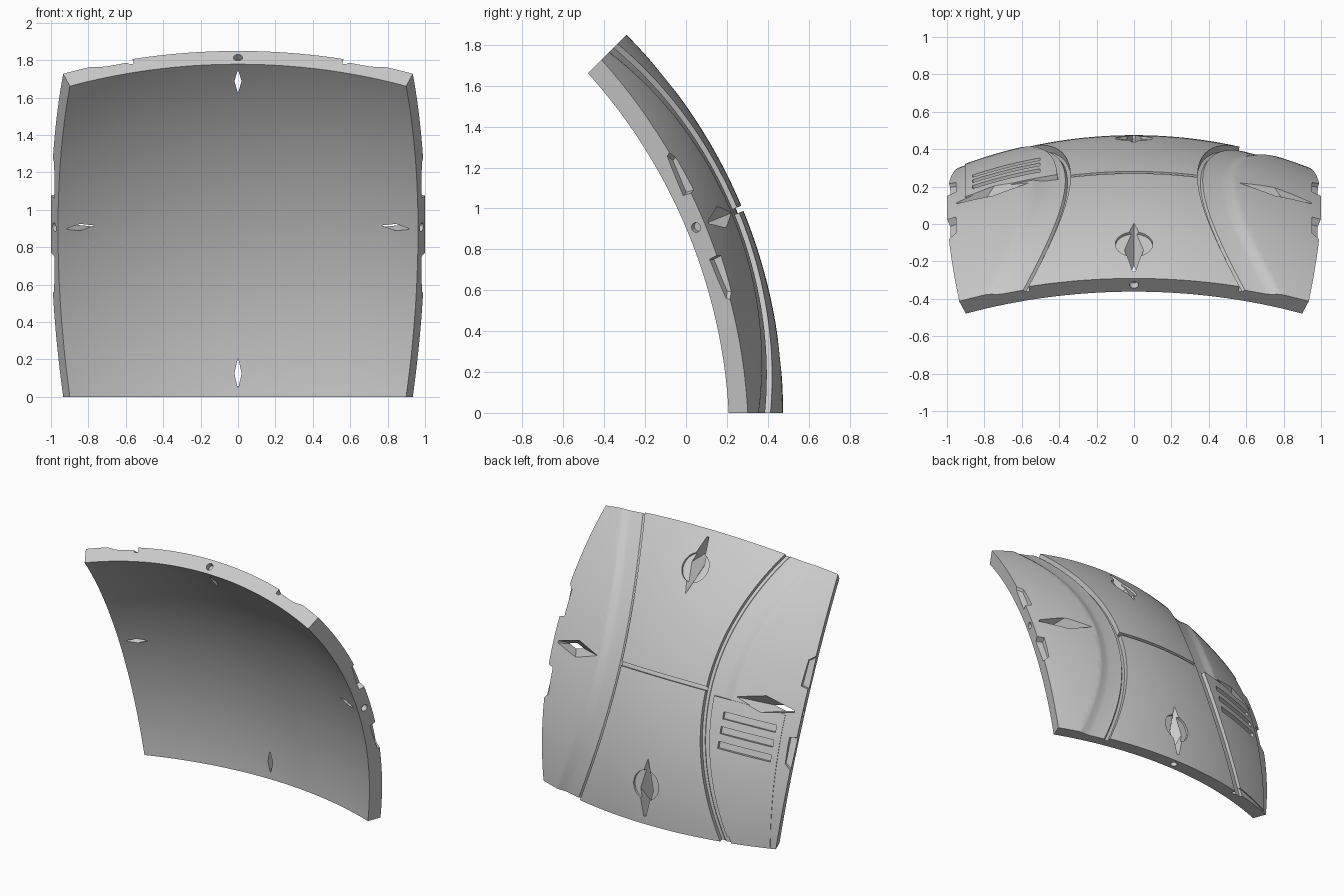
import bpy, bmesh, math
from mathutils import Vector

if "Cube" in bpy.data.objects:
    bpy.data.objects.remove(bpy.data.objects["Cube"], do_unlink=True)

R, THICK = 2.615, 0.1
TILT = math.radians(22.5)
S, C, T = math.sin(TILT), math.cos(TILT), math.tan(TILT)

grey = bpy.data.materials.new("panel grey")
grey.use_nodes = True
colour = (0.6, 0.6, 0.6, 1)
grey.diffuse_color = colour
grey.node_tree.nodes["Principled BSDF"].inputs["Base Color"].default_value = colour


def pt(u, v, h=0.0):
    """Point on the sphere: u across, v up the panel, h above the skin."""
    w = math.sqrt(R * R - u * u - v * v)
    k = (R + h) / R
    return Vector((u * k, (w * C - v * S) * k - 2.14, (v * C + w * S) * k))


def make(name, bm):
    bmesh.ops.recalc_face_normals(bm, faces=bm.faces)
    mesh = bpy.data.meshes.new(name)
    bm.to_mesh(mesh)
    bm.free()
    mesh.materials.append(grey)
    ob = bpy.data.objects.new(name, mesh)
    bpy.context.collection.objects.link(ob)
    return ob


def shell(name, uv, n, low, high):
    """Closed curved slab; uv(i, j) takes fractions 0..1."""
    bm = bmesh.new()
    top, bot = [[[bm.verts.new(pt(*uv(i / n, j / n), h)) for j in range(n + 1)]
                 for i in range(n + 1)] for h in (high, low)]
    for i in range(n):
        for j in range(n):
            for g in (top, bot):
                bm.faces.new((g[i][j], g[i + 1][j], g[i + 1][j + 1], g[i][j + 1]))
        for a, b in (((i, 0), (i + 1, 0)), ((i, n), (i + 1, n)),
                     ((0, i), (0, i + 1)), ((n, i), (n, i + 1))):
            bm.faces.new((top[a[0]][a[1]], top[b[0]][b[1]],
                          bot[b[0]][b[1]], bot[a[0]][a[1]]))
    return make(name, bm)


def hull(name, points):
    bm = bmesh.new()
    for p in points:
        bm.verts.new(p)
    res = bmesh.ops.convex_hull(bm, input=bm.verts)
    bmesh.ops.delete(bm, geom=[v for v in res["geom_interior"] if v.is_valid], context="VERTS")
    return make(name, bm)


def loft(name, rings):
    bm = bmesh.new()
    loops = [[bm.verts.new(p) for p in ring] for ring in rings]
    for a, b in zip(loops, loops[1:]):
        for k in range(len(a)):
            m = (k + 1) % len(a)
            bm.faces.new((a[k], a[m], b[m], b[k]))
    bm.faces.new(loops[0])
    bm.faces.new(loops[-1])
    return make(name, bm)


def cut(targets, cutter):
    for ob in targets:
        mod = ob.modifiers.new("cut", "BOOLEAN")
        mod.operation = "DIFFERENCE"
        mod.solver = "EXACT"
        mod.object = cutter
        bpy.context.view_layer.objects.active = ob
        bpy.ops.object.modifier_apply(modifier=mod.name)
    bpy.data.objects.remove(cutter, do_unlink=True)


def arc(v):
    """Sideways position of the curved seam."""
    return 0.34 + 0.235 * v * v


# Main curved panel
def panel_uv(i, j):
    d = Vector((math.tan((2 * i - 1) * TILT), math.tan((2 * j - 1) * TILT), 1)).normalized() * R
    return d.x, d.y


panel = shell("curved_panel", panel_uv, 56, -THICK, 0)


# Thin vent plate on one lower side
def plate_uv(i, j):
    v = -0.93 + 0.9 * j
    inner = arc(v) + 0.07
    return -(inner + (0.9 - inner) * i), v


plate = shell("vent_plate", plate_uv, 24, -0.01, 0.007)

# Curved seams with a shallow channel sloping back up
WIDE = [(0, 0.03), (0, -0.035), (0.02, -0.035), (0.03, -0.02), (0.13, -0.02),
        (0.155, -0.016), (0.185, -0.005), (0.21, 0.002), (0.25, 0.03)]
NARROW = [(0, 0.03), (0, -0.035), (0.02, -0.035), (0.03, -0.02), (0.07, -0.02), (0.07, 0.03)]


def seam(side, profile, v0, v1):
    rings = []
    for k in range(41):
        v = v0 + (v1 - v0) * k / 40
        rings.append([pt(side * (arc(v) + d * (1 + 0.15 * v * v)), v, h) for d, h in profile])
    cut([panel], loft("seam_cutter", rings))


seam(1, WIDE, -1.06, 1.06)
seam(-1, WIDE, -0.03, 1.06)
seam(-1, NARROW, -1.06, -0.029)

# Straight seam across the middle
cut([panel], loft("cross_seam_cutter", [
    [pt(-0.35 + 0.7 * k / 12, v, h) for v, h in
     ((-0.014, 0.02), (0.014, 0.02), (0.014, -0.03), (-0.014, -0.03))] for k in range(13)]))


# Four spear-shaped pits that break through the inner face
def turned(du, dv, t, s, h):
    return pt(t * du - s * dv, t * dv + s * du, h)


for du, dv in ((1, 0), (-1, 0), (0, 1), (0, -1)):
    if dv:
        ring = [(math.cos(a) * 0.1, math.sin(a) * 0.1)
                for a in (k * math.tau / 40 for k in range(40))]
        cut([panel], hull("dish_cutter", [turned(du, dv, 0.74 + x, y, h)
                                          for x, y in ring for h in (0.02, -0.015)]))
    spear = [turned(du, dv, t, s, h) for t, s, h in (
        (0.54, 0, 0.01), (0.74, 0.06, 0.01), (0.74, -0.06, 0.01),
        (0.95, 0.008, 0.01), (0.95, -0.008, 0.01), (0.95, 0, -0.15))]
    cut([panel, plate] if du < 0 else [panel], hull("spear_cutter", spear))

    # Round fixing hole in the middle of each edge face
    mid = turned(du, dv, R * S, 0, -0.05)
    mid = mid + (Vector((0, -2.14, 0)) - mid).normalized() * 0.0
    out = (turned(du, dv, 0.01, 0, 0) - turned(du, dv, -0.01, 0, 0)).normalized()
    radial = (mid - Vector((0, -2.14, 0))).normalized()
    side = radial.cross(out).normalized()
    axis = side.cross(radial).normalized()
    mid = Vector((0, -2.14, 0)) + radial * (R - 0.05)
    cut([panel], hull("hole_cutter", [
        mid + axis * d + (radial * math.cos(a) + side * math.sin(a)) * 0.024
        for a in (k * math.tau / 20 for k in range(20)) for d in (-0.04, 0.04)]))

# Tapered pockets along the side edges
for side in (1, -1):
    for up in (1, -1):
        wedge = [(1.06, 0.15, 0.03), (1.06, 0.46, 0.03), (0.95, 0.17, 0.03), (0.95, 0.36, 0.03),
                 (1.06, 0.16, -0.045), (1.06, 0.44, -0.015), (0.955, 0.18, -0.04), (0.955, 0.35, -0.02)]
        cut([panel], hull("pocket_cutter", [pt(side * u, up * v, h) for u, v, h in wedge]))

# Three vent slots
for v in (-0.14, -0.24, -0.34):
    cut([panel, plate], hull("slot_cutter", [
        pt(u, v + dv, h) for u in (-0.86, -0.5) for dv in (-0.024, 0.024) for h in (0.03, -0.02)]))

# Smooth skin with crisp cut edges
for ob in (panel, plate):
    bpy.ops.object.select_all(action="DESELECT")
    ob.select_set(True)
    bpy.context.view_layer.objects.active = ob
    bpy.ops.object.shade_smooth_by_angle(angle=math.radians(20))
